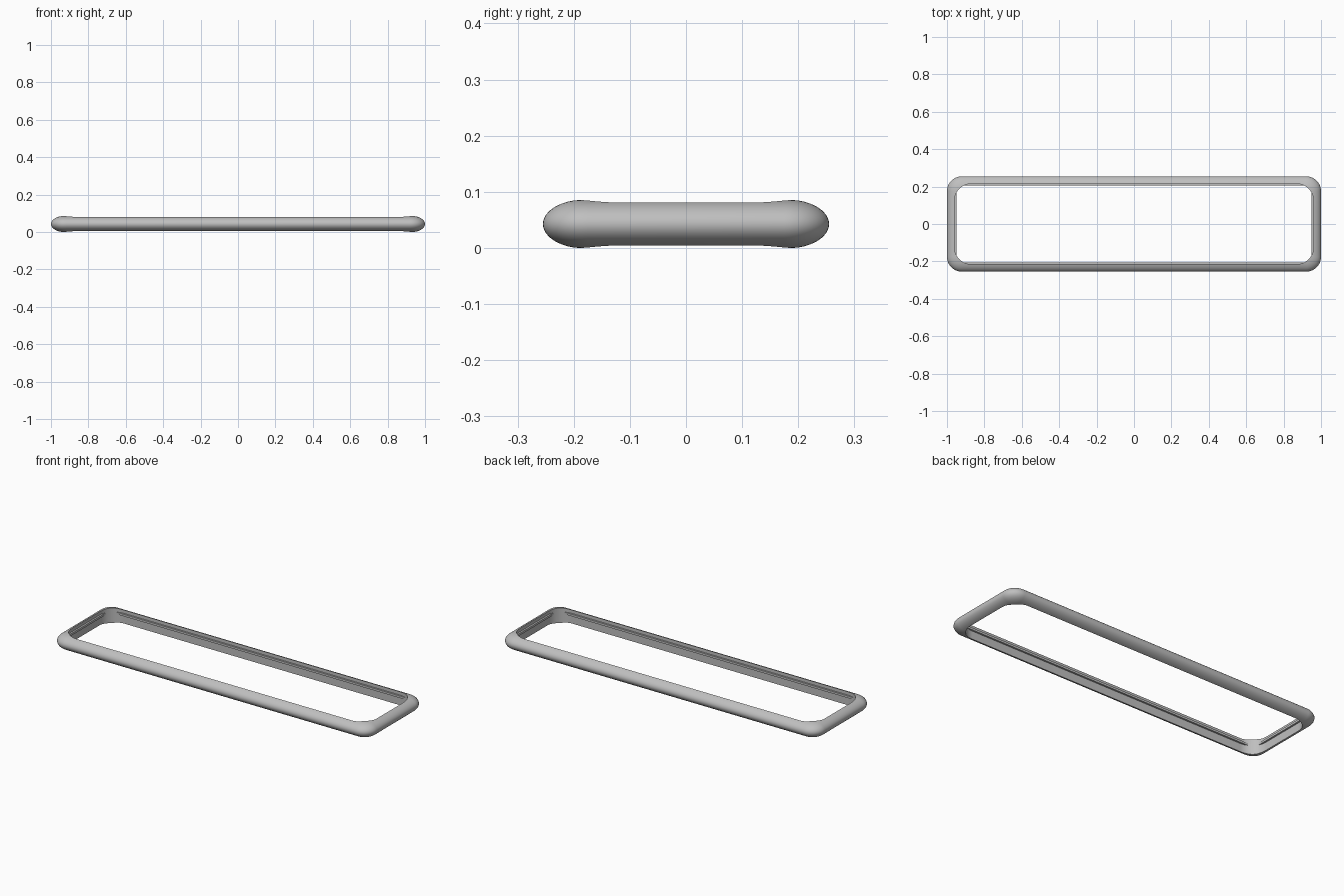
import bpy, bmesh, math

if "Cube" in bpy.data.objects:
    bpy.data.objects.remove(bpy.data.objects["Cube"], do_unlink=True)

HALF_X, HALF_Y, CORNER = 1.0, 0.255, 0.08
MID_Z, HALF_H, DEPTH = 0.0425, 0.0432, 0.073

grey = bpy.data.materials.new("grey")
grey.use_nodes = True
colour = (0.52, 0.52, 0.52, 1)
grey.diffuse_color = colour
grey.node_tree.nodes["Principled BSDF"].inputs["Base Color"].default_value = colour


def rounded_rect(hx, hy, radius, z, steps=12):
    """Counter-clockwise rounded rectangle with the same point count each time."""
    points = []
    for quarter, (sx, sy) in enumerate([(1, 1), (-1, 1), (-1, -1), (1, -1)]):
        for i in range(steps + 1):
            a = (quarter + i / steps) * math.pi / 2
            points.append((sx * (hx - radius) + radius * math.cos(a),
                           sy * (hy - radius) + radius * math.sin(a), z))
    return points


def loft(name, outlines, closed=False):
    """Skin stacked outlines; cap the ends, or join them into a ring."""
    bm = bmesh.new()
    rings = [[bm.verts.new(p) for p in outline] for outline in outlines]
    pairs = list(zip(rings, rings[1:]))
    if closed:
        pairs.append((rings[-1], rings[0]))
    else:
        bm.faces.new(rings[0][::-1])
        bm.faces.new(rings[-1])
    for low, high in pairs:
        for i in range(len(low)):
            j = (i + 1) % len(low)
            bm.faces.new((low[i], low[j], high[j], high[i]))
    bmesh.ops.recalc_face_normals(bm, faces=bm.faces)
    mesh = bpy.data.meshes.new(name)
    bm.to_mesh(mesh)
    bm.free()
    mesh.materials.append(grey)
    obj = bpy.data.objects.new(name, mesh)
    bpy.context.collection.objects.link(obj)
    return obj


# Rounded outer body with an elliptical rim
layers = []
for k in range(25):
    t = math.pi * (k / 24 - 0.5)
    inset = DEPTH * (1 - math.cos(t))
    layers.append(rounded_rect(HALF_X - inset, HALF_Y - inset, CORNER - inset,
                               MID_Z + HALF_H * math.sin(t)))
frame = loft("frame", layers)

# Opening with wider corners, so the frame is thicker there
cutter = loft("opening_cutter", [rounded_rect(0.96, 0.215, 0.09, z) for z in (-0.1, 0.2)])
cut = frame.modifiers.new("opening", "BOOLEAN")
cut.operation = "DIFFERENCE"
cut.solver = "EXACT"
cut.object = cutter
bpy.context.view_layer.objects.active = frame
frame.select_set(True)
bpy.ops.object.modifier_apply(modifier=cut.name)
bpy.data.objects.remove(cutter, do_unlink=True)
bpy.ops.object.shade_smooth_by_angle(angle=math.radians(35))

# Thin ridge along the inner walls, buried in the corners
LOW, HIGH = 0.05, 0.062
loft("inner_ridge", [rounded_rect(0.95, 0.205, 0.04, LOW),
                     rounded_rect(0.975, 0.23, 0.06, LOW),
                     rounded_rect(0.975, 0.23, 0.06, HIGH),
                     rounded_rect(0.95, 0.205, 0.04, HIGH)], closed=True)
